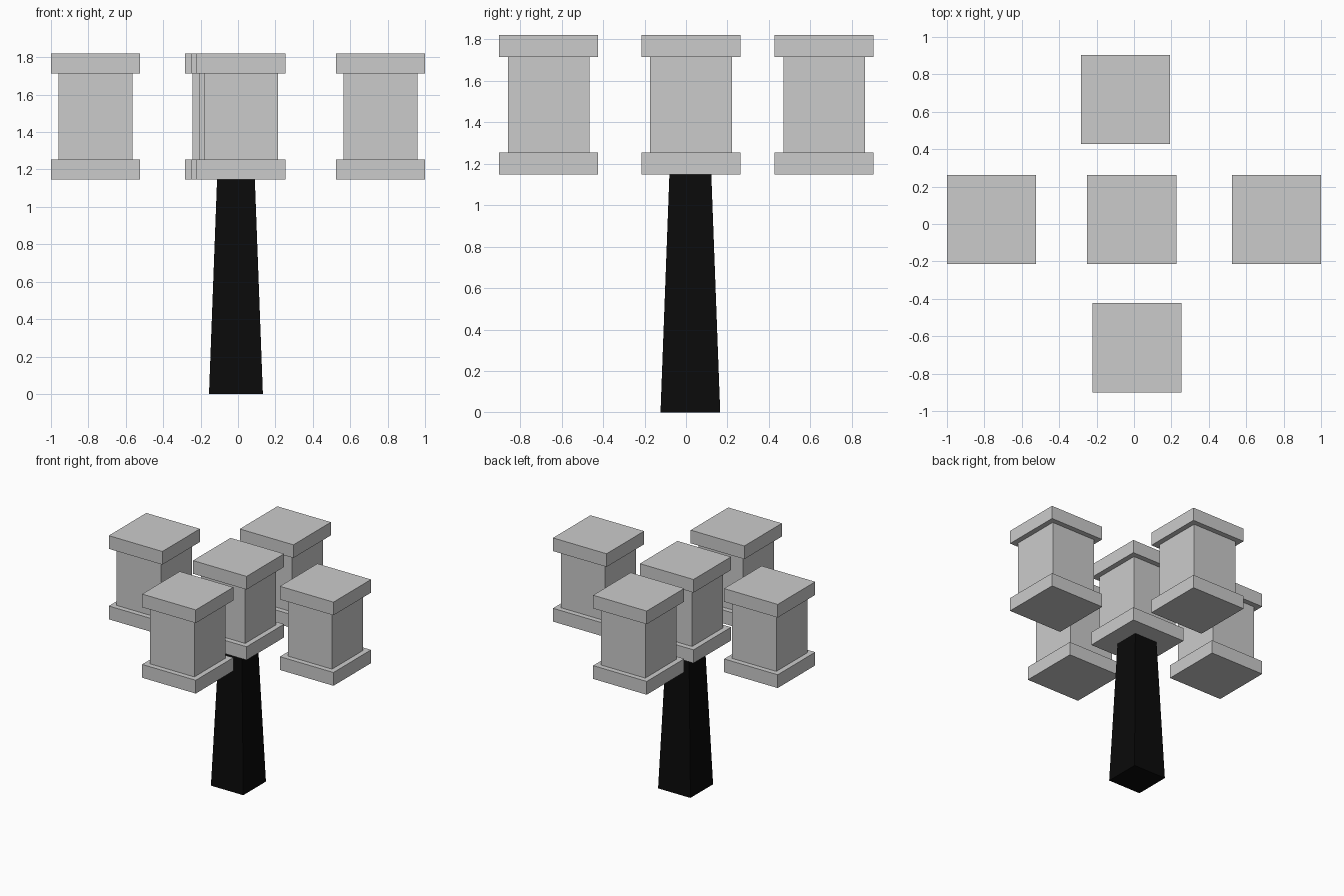
import bpy
import bmesh

if "Cube" in bpy.data.objects:
    bpy.data.objects.remove(bpy.data.objects["Cube"])


def square_loft(name, x, y, sections, material=None):
    """Closed square solid from (width, z) sections, bottom to top."""
    bm = bmesh.new()
    rings = []
    for width, z in sections:
        h = width / 2
        rings.append([bm.verts.new((sx * h, sy * h, z))
                      for sx, sy in ((-1, -1), (1, -1), (1, 1), (-1, 1))])
    bm.faces.new(rings[0][::-1])
    for low, high in zip(rings, rings[1:]):
        for i in range(4):
            j = (i + 1) % 4
            bm.faces.new((low[i], low[j], high[j], high[i]))
    bm.faces.new(rings[-1])
    bm.normal_update()
    mesh = bpy.data.meshes.new(name)
    bm.to_mesh(mesh)
    bm.free()
    obj = bpy.data.objects.new(name, mesh)
    obj.location = (x, y, 0)
    if material:
        mesh.materials.append(material)
    bpy.context.collection.objects.link(obj)
    return obj


# Black tapered post
black = bpy.data.materials.new("black_paint")
black.diffuse_color = (0.003, 0.003, 0.003, 1)
black.use_nodes = True
black.node_tree.nodes["Principled BSDF"].inputs["Base Color"].default_value = black.diffuse_color
square_loft("post", -0.011, 0.021, [(0.288, 0), (0.202, 1.147)], black)

# Lamp heads: base plate, narrower body and cap plate
CAP, BODY = 0.477, 0.394
lamp_profile = [(CAP, 1.147), (CAP, 1.254), (BODY, 1.254),
                (BODY, 1.714), (CAP, 1.714), (CAP, 1.82)]
lamps = {
    "center": (-0.012, 0.024),
    "left": (-0.7615, 0.024),
    "right": (0.7615, 0.024),
    "front": (0.016, -0.662),
    "back": (-0.045, 0.666),
}
for side, (x, y) in lamps.items():
    square_loft("lamp_" + side, x, y, lamp_profile)
